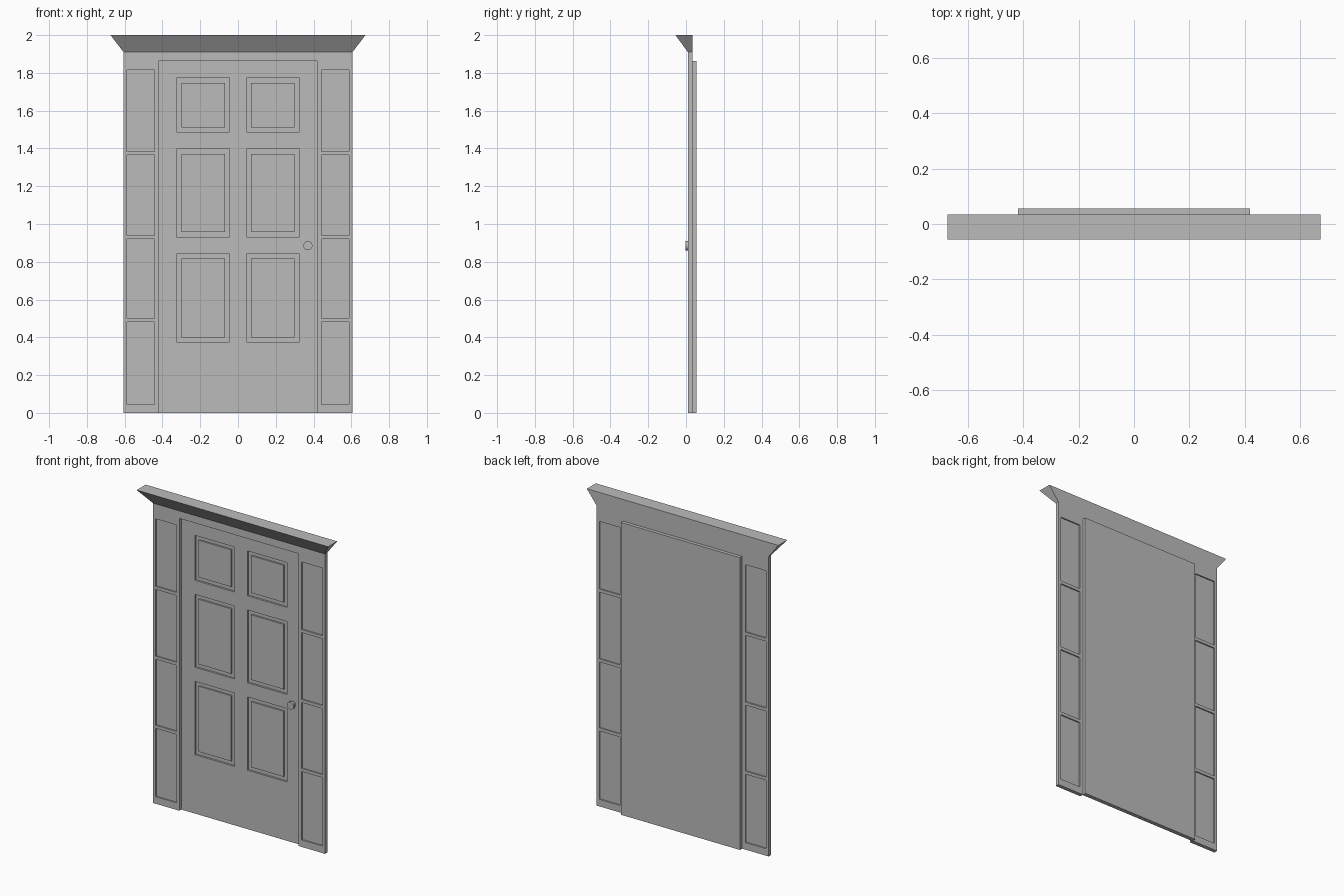
import bpy, bmesh, math
from mathutils import Matrix, Vector

cube = bpy.data.objects.get("Cube")
if cube:
    bpy.data.objects.remove(cube)

grey = bpy.data.materials.new("plain grey")
grey.use_nodes = True
grey.diffuse_color = (0.5, 0.5, 0.5, 1)
grey.node_tree.nodes["Principled BSDF"].inputs["Base Color"].default_value = (0.5, 0.5, 0.5, 1)


def finish(name, bm):
    bmesh.ops.recalc_face_normals(bm, faces=bm.faces[:])
    mesh = bpy.data.meshes.new(name)
    bm.to_mesh(mesh)
    bm.free()
    mesh.materials.append(grey)
    obj = bpy.data.objects.new(name, mesh)
    bpy.context.collection.objects.link(obj)
    return obj


def inside(c, rects):
    return any(a < c.x < b and lo < c.z < hi for a, b, lo, hi in rects)


def plate(outer, rects, y0, y1, cut):
    """Upright slab split along the edges of rects; cut leaves them open."""
    bm = bmesh.new()
    every = [outer] + rects
    xs = sorted({v for r in every for v in r[:2]})
    zs = sorted({v for r in every for v in r[2:]})
    for a, b in zip(xs, xs[1:]):
        for lo, hi in zip(zs, zs[1:]):
            if cut and inside(Vector(((a + b) / 2, 0, (lo + hi) / 2)), rects):
                continue
            bm.faces.new([bm.verts.new((x, y0, z)) for x, z in
                          ((a, lo), (b, lo), (b, hi), (a, hi))])
    bmesh.ops.remove_doubles(bm, verts=bm.verts[:], dist=1e-5)
    ext = bmesh.ops.extrude_face_region(bm, geom=bm.faces[:], use_keep_orig=True)
    moved = [g for g in ext["geom"] if isinstance(g, bmesh.types.BMVert)]
    bmesh.ops.translate(bm, verts=moved, vec=(0, y1 - y0, 0))
    bmesh.ops.recalc_face_normals(bm, faces=bm.faces[:])
    return bm


def tidy(bm):
    bmesh.ops.dissolve_limit(bm, angle_limit=0.01, verts=bm.verts[:], edges=bm.edges[:])


def both_sides(x0, x1, rows):
    return [(a, b, lo, hi) for a, b in ((-x1, -x0), (x0, x1)) for lo, hi in rows]


FRONT, BACK, DOOR_FRONT, DOOR_BACK = 0.01, 0.034, 0.03, 0.056
HALF, TOP, DOOR_HALF, DOOR_TOP = 0.606, 1.91, 0.42, 1.862

# Frame with the door opening and four lights on each side
lights = both_sides(0.442, 0.587, ((0.045, 0.48), (0.5, 0.92), (0.94, 1.365), (1.385, 1.815)))
opening = (-DOOR_HALF, DOOR_HALF, 0, DOOR_TOP)
bm = plate((-HALF, HALF, 0, TOP), lights + [opening], FRONT, BACK, True)
tidy(bm)
finish("door_frame", bm)

# Thin panes set midway in the frame
for i, r in enumerate(lights):
    finish(f"sidelight_pane_{i + 1}", plate(r, [], 0.018, 0.026, False))

# Door slab: sunken grooves around six raised fields
panels = both_sides(0.045, 0.325, ((0.375, 0.842), (0.932, 1.396), (1.486, 1.772)))
bm = plate(opening, panels, DOOR_FRONT, DOOR_BACK, False)


def push(faces, depth):
    out = bmesh.ops.extrude_discrete_faces(bm, faces=faces)["faces"]
    bmesh.ops.translate(bm, verts=list({v for f in out for v in f.verts}), vec=(0, depth, 0))
    return out


fields = [f for f in bm.faces if f.normal.y < -0.9 and inside(f.calc_center_median(), panels)]
fields = push(fields, 0.012)
bmesh.ops.inset_individual(bm, faces=fields, thickness=0.025, use_even_offset=True)
push(fields, -0.01)
tidy(bm)
finish("panelled_door", bm)

# Cornice flaring to the front and sides
bm = bmesh.new()
low = [bm.verts.new((x, y, TOP)) for x, y in
       ((-HALF, FRONT), (HALF, FRONT), (HALF, BACK), (-HALF, BACK))]
high = [bm.verts.new((x, y, 2)) for x, y in
        ((-0.675, -0.056), (0.675, -0.056), (0.675, BACK), (-0.675, BACK))]
bm.faces.new(low)
bm.faces.new(high)
for i in range(4):
    j = (i + 1) % 4
    bm.faces.new((low[i], low[j], high[j], high[i]))
finish("cornice", bm)

# Round knob on a short stem
bm = bmesh.new()
for radius, y0, y1 in ((0.014, 0.012, DOOR_FRONT), (0.024, -0.003, 0.012)):
    place = Matrix.Translation((0.37, (y0 + y1) / 2, 0.885)) @ Matrix.Rotation(math.pi / 2, 4, "X")
    bmesh.ops.create_cone(bm, cap_ends=True, segments=24, radius1=radius,
                          radius2=radius, depth=y1 - y0, matrix=place)
knob = finish("door_knob", bm)
bpy.context.view_layer.objects.active = knob
knob.select_set(True)
bpy.ops.object.shade_smooth_by_angle()
